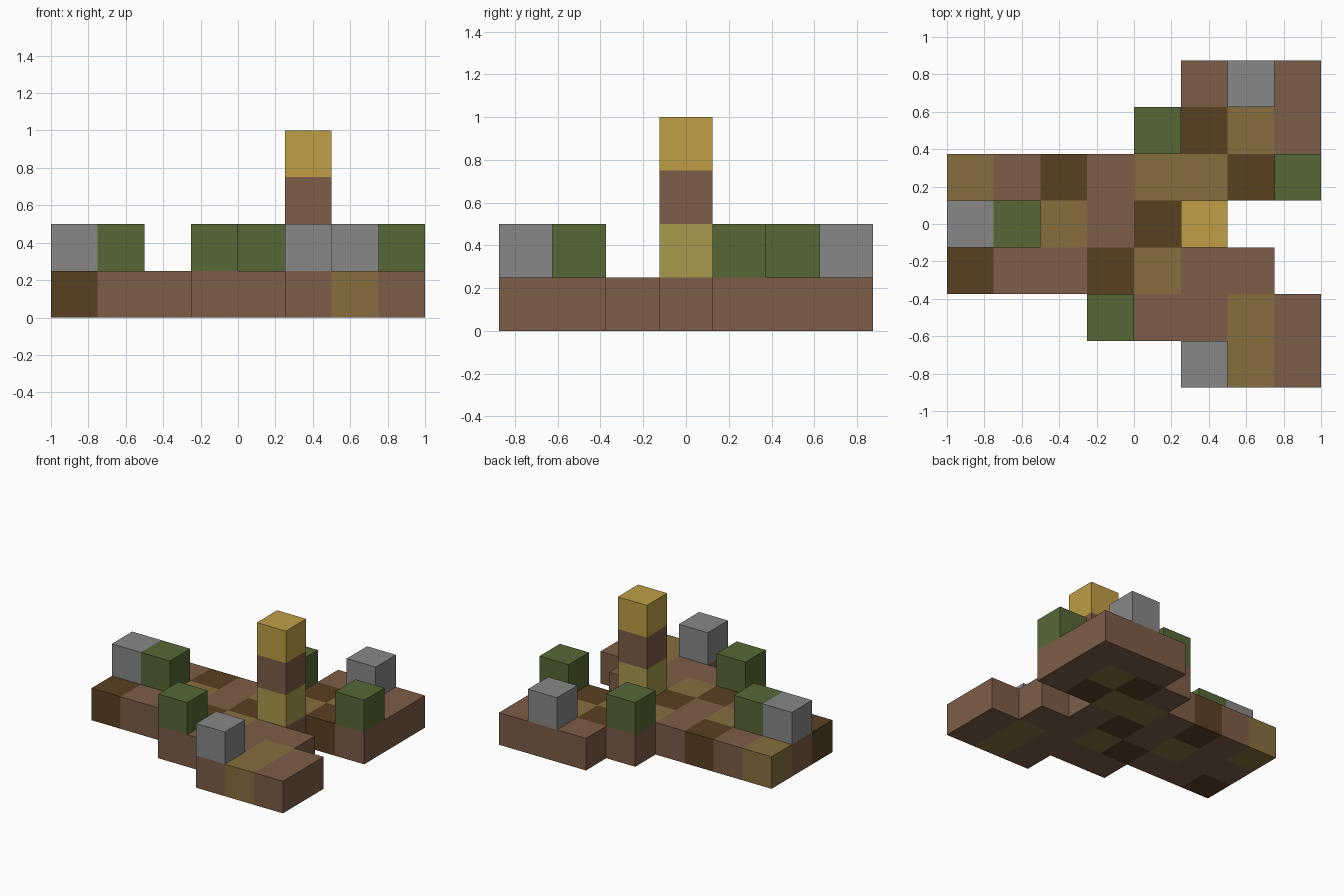
import bpy
import bmesh
from mathutils import Vector

cube = bpy.data.objects.get("Cube")
if cube:
    bpy.data.objects.remove(cube, do_unlink=True)

CELL = 0.25


def make_material(name, hex_colour):
    """Flat material from an sRGB hex colour."""
    srgb = [int(hex_colour[i:i + 2], 16) / 255 for i in (0, 2, 4)]
    rgba = [c / 12.92 if c < 0.04 else ((c + 0.055) / 1.055) ** 2.4 for c in srgb] + [1.0]
    mat = bpy.data.materials.new(name)
    mat.use_nodes = True
    mat.diffuse_color = rgba
    bsdf = next(n for n in mat.node_tree.nodes if n.type == 'BSDF_PRINCIPLED')
    bsdf.inputs["Base Color"].default_value = rgba
    bsdf.inputs["Roughness"].default_value = 0.9
    return mat


brown = make_material("brown_earth", "7D5D47")
dark = make_material("dark_soil", "5A4022")
tan = make_material("tan_path", "866F3E")
green = make_material("leaf_green", "566835")
gray = make_material("stone_gray", "878787")
olive = make_material("olive_yellow", "A8994D")
gold = make_material("gold", "BF9E45")

# Ground tiles, back row first: b brown, d dark, t tan, dot empty
GROUND = [
    ".....bbb",
    "....bdtb",
    "tbdbttdb",
    "bbtbdb..",
    "dbbdtbb.",
    "...bbbtb",
    ".....btb",
]
TILE_KEYS = "bdt"


def cell_centre(col, row, level):
    return Vector(((col - 3.5) * CELL, (3 - row) * CELL, (level + 0.5) * CELL))


def build_ground():
    """One slab of tiles, with the hidden walls between tiles removed."""
    bm = bmesh.new()
    for row, line in enumerate(GROUND):
        for col, key in enumerate(line):
            if key == ".":
                continue
            made = bmesh.ops.create_cube(bm, size=CELL)
            bmesh.ops.translate(bm, verts=made["verts"], vec=cell_centre(col, row, 0))
            for face in {f for v in made["verts"] for f in v.link_faces}:
                face.material_index = TILE_KEYS.index(key)
    # Walls shared by two tiles lie at the same centre
    spots = {}
    for face in bm.faces:
        centre = face.calc_center_median()
        spots.setdefault(tuple(round(c / CELL * 2) for c in centre), []).append(face)
    inner = [f for group in spots.values() if len(group) > 1 for f in group]
    bmesh.ops.delete(bm, geom=inner, context='FACES')
    bmesh.ops.remove_doubles(bm, verts=bm.verts[:], dist=0.001)
    mesh = bpy.data.meshes.new("ground")
    bm.to_mesh(mesh)
    bm.free()
    for mat in (brown, dark, tan):
        mesh.materials.append(mat)
    bpy.context.collection.objects.link(bpy.data.objects.new("ground", mesh))


def add_block(name, col, row, level, mat):
    bpy.ops.mesh.primitive_cube_add(size=CELL, location=cell_centre(col, row, level))
    block = bpy.context.object
    block.name = name
    block.data.materials.append(mat)


build_ground()

# Blocks standing on the ground
for n, (col, row) in enumerate([(6, 0), (0, 3), (5, 6)], 1):
    add_block(f"stone_{n}", col, row, 1, gray)
for n, (col, row) in enumerate([(4, 1), (7, 2), (1, 3), (3, 5)], 1):
    add_block(f"bush_{n}", col, row, 1, green)

# Tower of three blocks
for level, (part, mat) in enumerate([("base", olive), ("middle", brown), ("top", gold)], 1):
    add_block(f"tower_{part}", 5, 3, level, mat)
